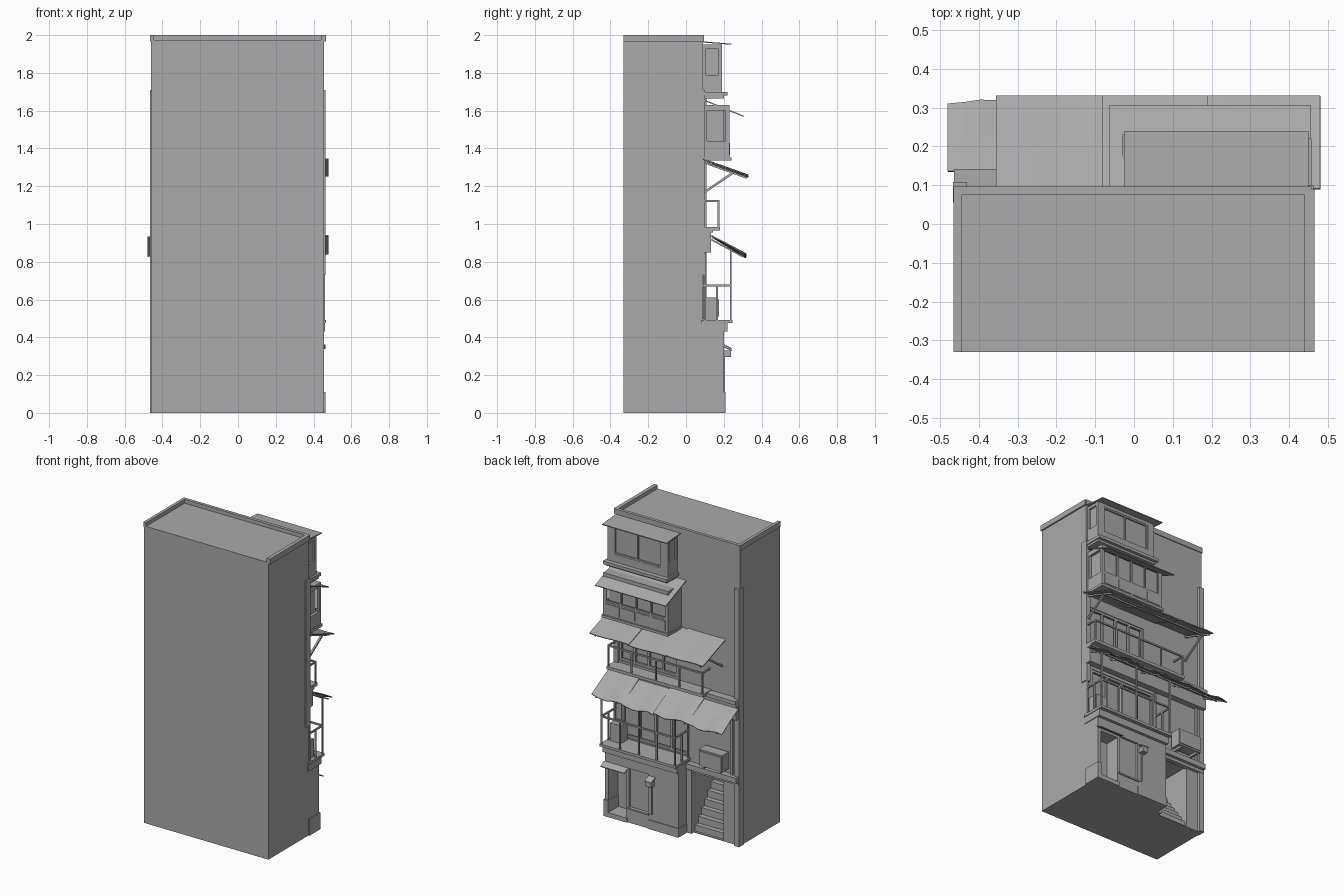
import bpy, bmesh, math, random
from mathutils import Vector

random.seed(4)
old = bpy.data.objects.get("Cube")
if old:
    bpy.data.objects.remove(old, do_unlink=True)

# One plain colour for the whole building
grey = bpy.data.materials.new("concrete_grey")
grey.use_nodes = True
grey.diffuse_color = (0.4, 0.4, 0.4, 1)
grey.node_tree.nodes["Principled BSDF"].inputs["Base Color"].default_value = (0.4, 0.4, 0.4, 1)


def finish(name, bm):
    bmesh.ops.recalc_face_normals(bm, faces=bm.faces)
    mesh = bpy.data.meshes.new(name)
    bm.to_mesh(mesh)
    bm.free()
    mesh.materials.append(grey)
    obj = bpy.data.objects.new(name, mesh)
    bpy.context.collection.objects.link(obj)
    return obj


def box(name, x, y, z):
    """Box from three (low, high) ranges."""
    bm = bmesh.new()
    bmesh.ops.create_cube(bm, size=1)
    for v in bm.verts:
        v.co = [sum(r) / 2 + c * (r[1] - r[0]) for c, r in zip(v.co, (x, y, z))]
    return finish(name, bm)


def cut(target, x, y, z):
    """Cut a box-shaped recess into a part."""
    cutter = box("cutter", x, y, z)
    cutter.hide_render = True
    mod = target.modifiers.new("recess", "BOOLEAN")
    mod.operation, mod.solver, mod.object = "DIFFERENCE", "EXACT", cutter
    bpy.context.view_layer.objects.active = target
    bpy.ops.object.modifier_apply(modifier=mod.name)
    bpy.data.objects.remove(cutter, do_unlink=True)


def rod(name, a, b, width=0.01):
    """Square bar between two points."""
    a, b = Vector(a), Vector(b)
    bm = bmesh.new()
    bmesh.ops.create_cube(bm, size=1)
    turn = (b - a).to_track_quat("Z", "Y")
    for v in bm.verts:
        v.co = (a + b) / 2 + turn @ Vector((v.co.x * width, v.co.y * width, v.co.z * (b - a).length))
    return finish(name, bm)


def window(name, x, z, y, panes, bar=0.01):
    """Outer frame and upright bars standing in front of a recess back."""
    d = (y - bar, y)
    for i in range(panes + 1):
        c = x[0] + bar / 2 + (x[1] - x[0] - bar) * i / panes
        box(name + "_upright", (c - bar / 2, c + bar / 2), d, z)
    for c in (z[0], z[1] - bar):
        box(name + "_rail", x, d, (c, c + bar))


def sheet(name, x, top, bottom, ripple=0.0, columns=8, ragged=0.0):
    """Thin sloping sheet, from its (y, z) wall edge to its (y, z) outer edge."""
    bm = bmesh.new()
    rows = []
    for i in range(columns + 1):
        u = i / columns
        wave = ripple * math.sin(u * columns * 1.3)
        px = x[0] + (x[1] - x[0]) * u
        lip = random.uniform(-ragged, 0)
        mid = [(p + q) / 2 for p, q in zip(top, bottom)]
        rows.append([bm.verts.new((px, yy, zz)) for yy, zz in
                     (top, (mid[0], mid[1] + wave / 2), (bottom[0] + lip, bottom[1] + wave))])
    for r, s in zip(rows, rows[1:]):
        for k in range(2):
            bm.faces.new((r[k], s[k], s[k + 1], r[k + 1]))
    obj = finish(name, bm)
    mod = obj.modifiers.new("thickness", "SOLIDIFY")
    mod.thickness = 0.006
    mod.offset = 0
    return obj


WALL = 0.09

# Main block with open-fronted parapet, stairwell and window recesses
block = box("main_block", (-0.46, 0.455), (-0.33, WALL), (0, 2))
cut(block, (-0.445, 0.44), (-0.4, 0.075), (1.975, 2.1))
cut(block, (-0.34, -0.12), (-0.25, 0.2), (0.004, 0.42))
cut(block, (-0.08, 0.41), (0.05, 0.2), (0.5, 0.83))
cut(block, (0.0, 0.43), (0.05, 0.2), (1.0, 1.26))
box("parapet_band", (-0.465, 0.458), (0.08, 0.096), (1.965, 2))
for side in (-1, 1):
    box("parapet_side_band", sorted((side * 0.45, side * 0.465)), (-0.33, WALL), (1.965, 2))

# Corner pilasters
box("right_corner_pilaster", (-0.466, -0.43), (0.055, 0.108), (0, 1.71))
box("left_corner_pilaster", (0.43, 0.462), (0.055, 0.1), (0.73, 1.71))

# Stairs rising into the building
for i in range(9):
    box("stair_step", (-0.34, -0.12), (-0.25, 0.075 - i * 0.033), (0.0, 0.045 * (i + 1)))
box("stair_jamb", (-0.12, -0.085), (0.08, 0.115), (0, 0.42))
box("stair_lintel", (-0.46, -0.09), (0.08, 0.13), (0.43, 0.465))
box("stair_lintel_lower", (-0.46, -0.09), (0.08, 0.11), (0.41, 0.43))

# Ground floor shop with entrance, shutter and plinth
shop = box("shop_front", (-0.085, 0.455), (0.08, 0.2), (0, 0.43))
cut(shop, (0.3, 0.43), (0.1, 0.3), (0.03, 0.34))
cut(shop, (0.14, 0.28), (0.185, 0.3), (0.1, 0.36))
box("shop_plinth", (-0.088, 0.14), (0.09, 0.206), (0, 0.06))
box("shop_doorstep", (0.29, 0.46), (0.15, 0.208), (0, 0.03))
box("shop_left_pier_base", (0.428, 0.462), (0.09, 0.208), (0, 0.11))
box("shutter_sill", (0.13, 0.29), (0.19, 0.207), (0.09, 0.1))
sheet("shop_canopy", (0.285, 0.462), (0.2, 0.36), (0.24, 0.34), 0, 1)
box("shop_lamp", (0.09, 0.13), (0.2, 0.238), (0.295, 0.33))
sheet("shop_lamp_hood", (0.085, 0.135), (0.2, 0.35), (0.243, 0.33), 0, 1)
rod("shop_lamp_pipe", (0.11, 0.203, 0.1), (0.11, 0.203, 0.3), 0.008)

# First balcony: ledge, slab, posts and rails
box("first_ledge", (-0.088, 0.46), (0.08, 0.22), (0.43, 0.475))
box("first_balcony_slab", (-0.095, 0.465), (0.08, 0.245), (0.475, 0.492))
for i, x in enumerate((-0.085, 0.05, 0.18, 0.32, 0.455)):
    tall = i in (0, 4)
    rod("first_balcony_post", (x, 0.237, 0.49), (x, 0.237, 0.86 if tall else 0.675))
rod("awning_middle_post", (0.18, 0.237, 0.49), (0.18, 0.237, 0.86), 0.008)
rod("first_balcony_rail", (-0.09, 0.237, 0.675), (0.46, 0.237, 0.675))
for x in (-0.085, 0.455):
    rod("first_balcony_side_rail", (x, 0.09, 0.675), (x, 0.237, 0.675))
    rod("first_balcony_wall_post", (x, 0.1, 0.49), (x, 0.1, 0.84))
    rod("first_balcony_side_post", (x, 0.165, 0.49), (x, 0.165, 0.675))
window("first_floor_window", (-0.08, 0.41), (0.5, 0.83), 0.085, 4, 0.014)
box("balcony_planter", (0.36, 0.44), (0.1, 0.17), (0.492, 0.61))

# Outdoor cooling unit and its pipe beside the balcony
box("cooling_unit", (-0.385, -0.215), (0.1, 0.17), (0.5, 0.61))
box("cooling_unit_cover", (-0.38, -0.22), (0.17, 0.175), (0.51, 0.6))
for x in (-0.36, -0.24):
    box("cooling_unit_bracket", (x - 0.008, x + 0.008), (0.08, 0.165), (0.485, 0.5))
rod("cooling_pipe", (-0.41, 0.1, 0.46), (-0.41, 0.1, 0.85), 0.014)

# Ragged lower awning made of overlapping sheets
edges = (-0.48, -0.23, 0.02, 0.25, 0.478)
for i, (a, b) in enumerate(zip(edges, edges[1:])):
    lift = 0.006 * (i % 2)
    sheet("lower_awning_sheet", (a, b), (0.135, 0.932 + lift), (0.32, 0.828 + lift), 0.008, 6, 0.012)
rod("lower_awning_beam", (-0.46, 0.237, 0.862), (0.46, 0.237, 0.862))
for x in (-0.44, -0.2, 0.05, 0.3, 0.45):
    rod("lower_awning_rafter", (x, 0.12, 0.925), (x, 0.305, 0.825), 0.008)

# Second balcony over a full-width band
box("second_floor_band", (-0.462, 0.46), (0.08, 0.132), (0.85, 0.96))
box("second_band_cap", (-0.464, 0.462), (0.08, 0.142), (0.955, 0.98))
box("second_balcony_slab", (-0.25, 0.46), (0.08, 0.18), (0.965, 0.985))
for x in (-0.24, -0.07, 0.1, 0.28, 0.45):
    rod("second_balcony_post", (x, 0.172, 0.98), (x, 0.172, 1.125))
rod("second_balcony_rail", (-0.245, 0.172, 1.122), (0.455, 0.172, 1.122))
for x in (-0.24, 0.45):
    rod("second_balcony_side_rail", (x, 0.09, 1.122), (x, 0.172, 1.122))
window("second_floor_window", (0.0, 0.43), (1.0, 1.26), 0.085, 4, 0.014)

# Middle awning with struts
for a, b, lift in ((-0.355, -0.08, 0.006), (-0.09, 0.2, 0), (0.19, 0.48, 0.005)):
    sheet("middle_awning_sheet", (a, b), (0.09, 1.338 + lift), (0.33, 1.25 + lift), 0.003, 5)
rod("middle_awning_beam", (-0.34, 0.25, 1.272), (0.46, 0.25, 1.272))
for x in (-0.33, 0.445):
    rod("middle_awning_strut", (x, 0.085, 1.16), (x, 0.255, 1.275), 0.012)
    rod("middle_awning_rafter", (x, 0.085, 1.33), (x, 0.32, 1.245), 0.01)

# Third floor bay with glazed front, side panel and sloping roof
bay = box("third_floor_bay", (-0.03, 0.448), (0.08, 0.23), (1.345, 1.63))
cut(bay, (-0.015, 0.435), (0.2, 0.3), (1.44, 1.61))
cut(bay, (0.43, 0.5), (0.11, 0.21), (1.44, 1.6))
window("bay_window", (-0.015, 0.435), (1.44, 1.61), 0.228, 4)
for i in range(4):
    x = -0.01 + i * 0.1125
    box("bay_lower_panel", (x, x + 0.1), (0.228, 0.234), (1.365, 1.43))
box("bay_floor", (-0.035, 0.455), (0.08, 0.24), (1.335, 1.352))
sheet("bay_roof", (-0.065, 0.455), (0.085, 1.66), (0.305, 1.57), 0, 1)

# Top floor box window with sill and flat hood
box("top_sill", (-0.01, 0.458), (0.08, 0.22), (1.68, 1.7))
box("top_sill_lower", (0.0, 0.452), (0.08, 0.2), (1.665, 1.68))
top = box("top_floor_box", (0.0, 0.445), (0.08, 0.19), (1.7, 1.95))
cut(top, (0.05, 0.4), (0.175, 0.3), (1.75, 1.93))
for x in ((-0.1, 0.012), (0.433, 0.5)):
    cut(top, x, (0.105, 0.17), (1.79, 1.93))
window("top_window", (0.05, 0.4), (1.75, 1.93), 0.188, 2)
sheet("top_hood", (-0.025, 0.45), (0.085, 1.964), (0.24, 1.952), 0, 1)
